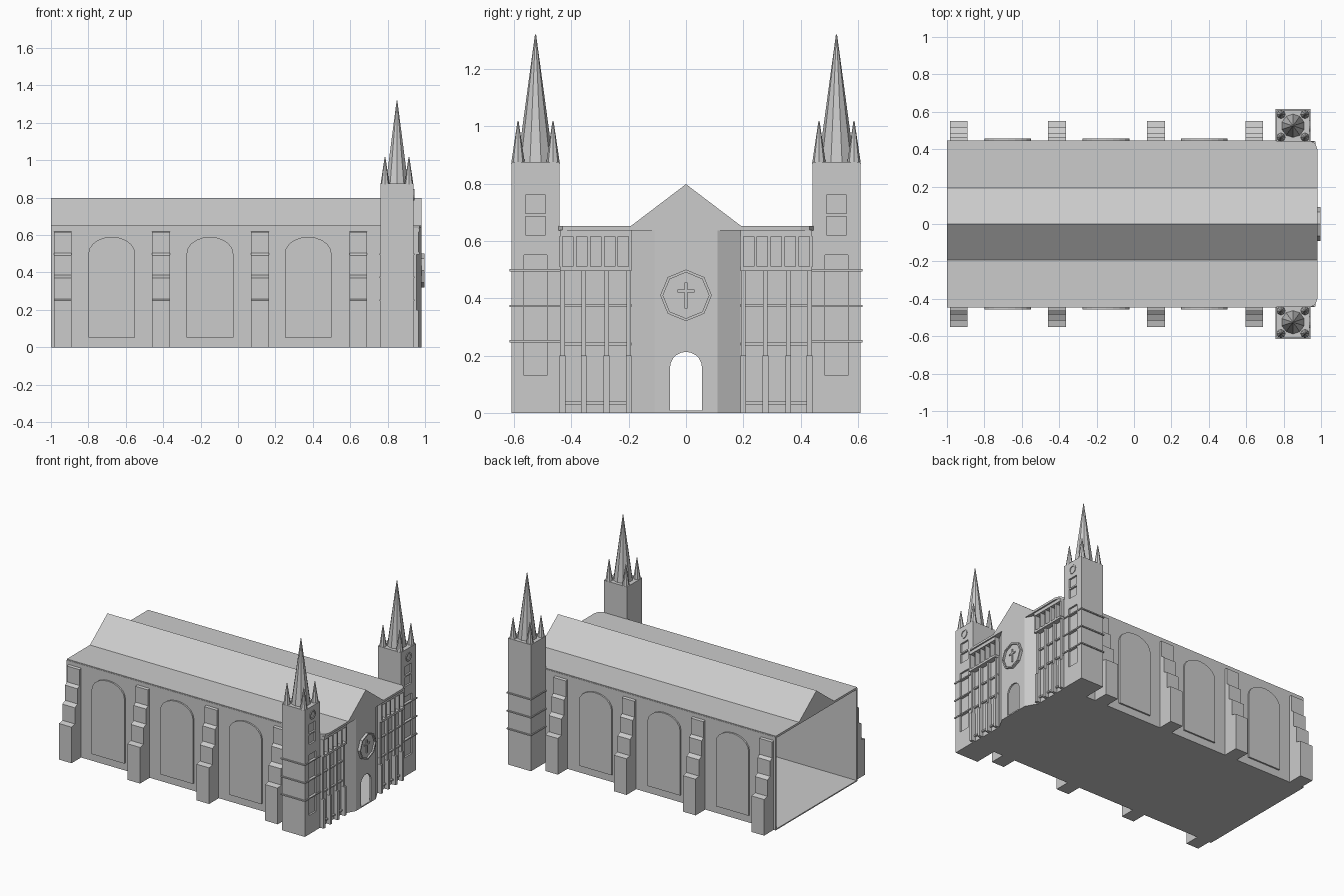
import bpy, bmesh, math
from mathutils import Vector

if "Cube" in bpy.data.objects:
    bpy.data.objects.remove(bpy.data.objects["Cube"])


def prism(name, pts, axis, lo, hi):
    """Extrude a 2D outline along an axis: x -> (y,z), y -> (x,z), z -> (x,y)."""
    def place(p, d):
        return {'x': (d, p[0], p[1]), 'y': (p[0], d, p[1]), 'z': (p[0], p[1], d)}[axis]
    bm = bmesh.new()
    a = [bm.verts.new(place(p, lo)) for p in pts]
    b = [bm.verts.new(place(p, hi)) for p in pts]
    bm.faces.new(a)
    bm.faces.new(b)
    n = len(pts)
    for i in range(n):
        bm.faces.new((a[i], a[(i + 1) % n], b[(i + 1) % n], b[i]))
    bmesh.ops.recalc_face_normals(bm, faces=bm.faces)
    return finish(name, bm)


def finish(name, bm):
    me = bpy.data.meshes.new(name)
    bm.to_mesh(me)
    bm.free()
    ob = bpy.data.objects.new(name, me)
    bpy.context.collection.objects.link(ob)
    return ob


def box(name, x0, x1, y0, y1, z0, z1):
    y0, y1 = min(y0, y1), max(y0, y1)
    return prism(name, [(x0, y0), (x1, y0), (x1, y1), (x0, y1)], 'z', z0, z1)


def cone(name, x, y, z, r, h, sides):
    bm = bmesh.new()
    bmesh.ops.create_cone(bm, cap_ends=True, segments=sides, radius1=r, radius2=0.002, depth=h)
    bmesh.ops.translate(bm, verts=bm.verts, vec=Vector((x, y, z + h / 2)))
    return finish(name, bm)


def arch(c, half, z0, spring, rise, n=10):
    """Round-headed outline, starting bottom left and running over the top."""
    top = [(c - half * math.cos(math.pi * i / n), spring + rise * math.sin(math.pi * i / n))
           for i in range(n + 1)]
    return [(c - half, z0)] + top + [(c + half, z0)]


def ring(name, cy, cz, r_out, r_in, x0, x1, n):
    bm = bmesh.new()
    loops = []
    for r, x in ((r_out, x0), (r_out, x1), (r_in, x1), (r_in, x0)):
        loops.append([bm.verts.new((x, cy + r * math.sin(2 * math.pi * i / n),
                                    cz + r * math.cos(2 * math.pi * i / n))) for i in range(n)])
    for k in range(4):
        p, q = loops[k], loops[(k + 1) % 4]
        for i in range(n):
            j = (i + 1) % n
            bm.faces.new((p[i], p[j], q[j], q[i]))
    bmesh.ops.recalc_face_normals(bm, faces=bm.faces)
    return finish(name, bm)


FRONT, SIDE = 0.98, 0.935      # facade centre plane and side bay plane

# Floor, flat roof and gabled ridge
half = [(FRONT, 0.11), (SIDE, 0.19), (SIDE, 0.445), (-1, 0.445)]
prism("floor", half + [(x, -y) for x, y in reversed(half)], 'z', 0, 0.008)
edge = [(FRONT, 0.40), (0.97, 0.43), (0.94, 0.445), (-1, 0.445)]
prism("flat_roof", edge + [(x, -y) for x, y in reversed(edge)], 'z', 0.637, 0.652)
prism("ridge_roof", [(-0.195, 0.65), (0.195, 0.65), (0, 0.798)], 'x', -1, FRONT)

# Central facade wall with door opening
prism("door_wall", [(-0.11, 0)] + arch(0, 0.056, 0, 0.157, 0.056)
      + [(0.11, 0), (0.11, 0.645), (-0.11, 0.645)], 'x', FRONT - 0.012, FRONT)

# Octagonal rose window with a cross
ring("rose_rim", 0, 0.41, 0.09, 0.08, FRONT - 0.005, 0.998, 8)
prism("rose_pane", [(0.082 * math.sin(i * math.pi / 4), 0.41 + 0.082 * math.cos(i * math.pi / 4))
                    for i in range(8)], 'x', FRONT - 0.005, 0.986)
box("rose_cross_upright", 0.98, 0.992, -0.005, 0.005, 0.365, 0.455)
box("rose_cross_arm", 0.98, 0.992, -0.03, 0.03, 0.42, 0.43)

for s in (1, -1):
    # Side wall
    box("side_wall", -1, SIDE, s * 0.437, s * 0.447, 0, 0.645)

    # Arched window panels
    for cx in (-0.675, -0.15, 0.375):
        prism("side_window", arch(cx, 0.125, 0.052, 0.5, 0.09), 'y',
              *sorted((s * 0.44, s * 0.458)))

    # Stepped buttresses
    for cx in (-0.937, -0.412, 0.117, 0.643):
        prof = [(0.44, 0), (0.552, 0), (0.552, 0.25), (0.515, 0.258), (0.515, 0.37),
                (0.485, 0.385), (0.485, 0.49), (0.465, 0.505), (0.465, 0.615), (0.44, 0.62)]
        prism("buttress", [(s * y, z) for y, z in prof], 'x', cx - 0.048, cx + 0.048)

    # Splayed wall and side bay of the facade
    prism("splayed_wall", [(FRONT, s * 0.11), (SIDE, s * 0.19), (SIDE - 0.012, s * 0.19),
                           (FRONT - 0.012, s * 0.11)], 'z', 0, 0.645)
    box("bay_wall", SIDE - 0.012, SIDE, s * 0.19, s * 0.445, 0, 0.645)

    # Mullions, feet and rails of the side bay
    for y in (0.2, 0.277, 0.357, 0.431):
        box("bay_mullion", SIDE, 0.955, s * (y - 0.008), s * (y + 0.008), 0, 0.5)
        box("mullion_foot", SIDE, 0.965, s * (y - 0.01), s * (y + 0.01), 0, 0.2)
    for z in (0.035, 0.24, 0.375):
        box("bay_rail", SIDE, 0.947, s * 0.19, s * 0.44, z - 0.005, z + 0.005)

    # Gallery of five small openings under the cornice
    for z0, z1 in ((0.495, 0.51), (0.615, 0.638)):
        box("gallery_rail", SIDE, 0.97, s * 0.19, s * 0.44, z0, z1)
    for i in range(6):
        y = 0.194 + i * 0.0485
        box("gallery_post", SIDE, 0.966, s * (y - 0.006), s * (y + 0.006), 0.51, 0.615)

    # Tower with recessed panels on its front face
    tx, ty = 0.85, s * 0.525
    tower = box("tower", tx - 0.088, tx + 0.088, ty - 0.083, ty + 0.083, 0, 0.875)
    cuts = [box("panel_cutter", 0.926, 0.96, ty - 0.04, ty + 0.04, 0.13, 0.55),
            box("lower_pane_cutter", 0.926, 0.96, ty - 0.035, ty + 0.035, 0.62, 0.685),
            box("upper_pane_cutter", 0.926, 0.96, ty - 0.035, ty + 0.035, 0.695, 0.76)]
    for c in cuts:
        c.hide_render = True
        c.hide_viewport = True
        m = tower.modifiers.new("recess", 'BOOLEAN')
        m.operation = 'DIFFERENCE'
        m.solver = 'EXACT'
        m.object = c
    ring("tower_roundel", ty, 0.815, 0.03, 0.022, 0.935, 0.943, 12)

    # Bands around the tower
    for z in (0.25, 0.373, 0.498):
        box("tower_band", tx - 0.094, tx + 0.094, ty - 0.091, ty + 0.091, z - 0.004, z + 0.004)

    # Spire and four corner pinnacles
    cone("spire", tx, ty, 0.87, 0.063, 0.45, 10)
    for dx in (-0.064, 0.064):
        for dy in (-0.061, 0.061):
            cone("pinnacle", tx + dx, ty + dy, 0.87, 0.024, 0.148, 8)
